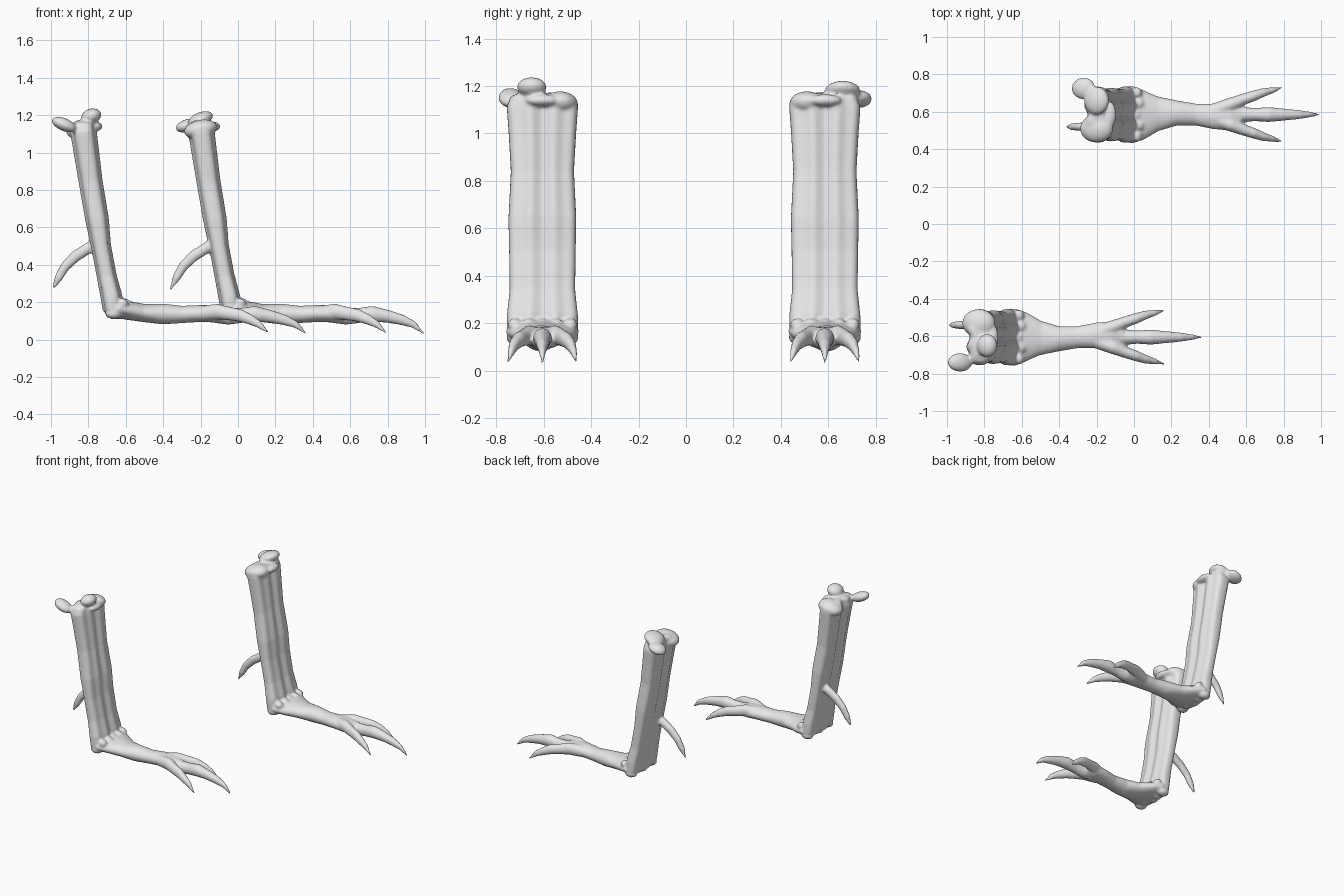
import bpy, bmesh, math
from mathutils import Vector, Matrix

cube = bpy.data.objects.get("Cube")
if cube:
    bpy.data.objects.remove(cube, do_unlink=True)

bone = bpy.data.materials.new("pale_grey")
bone.use_nodes = True
bone.diffuse_color = (0.8, 0.8, 0.8, 1)
bone.node_tree.nodes["Principled BSDF"].inputs["Base Color"].default_value = (0.8, 0.8, 0.8, 1)


def tube(bm, stations, power=1.0, groove=0.0, sides=40):
    """Loft closed rings; each station is x, y, z, half width, half thickness."""
    centres = [Vector(s[:3]) for s in stations]
    rings = []
    for i, (*_, wide, thick) in enumerate(stations):
        along = (centres[min(i + 1, len(centres) - 1)] - centres[max(i - 1, 0)]).normalized()
        side = (Vector((0, 1, 0)) - along * along.y).normalized()
        up = side.cross(along)
        ring = []
        for k in range(sides):
            a = math.tau * k / sides
            c, s = math.cos(a), math.sin(a)
            u = math.copysign(abs(c) ** power, c)
            v = math.copysign(abs(s) ** power, s)
            # shallow lengthwise furrows between tendons
            v *= 1 - groove * (0.5 + 0.5 * math.cos(u * 9)) * (1 - u * u)
            ring.append(bm.verts.new(centres[i] + side * u * wide + up * v * thick))
        rings.append(ring)
    for a, b in zip(rings, rings[1:]):
        for k in range(sides):
            n = (k + 1) % sides
            bm.faces.new((a[k], a[n], b[n], b[k]))
    bm.faces.new(rings[0])
    bm.faces.new(rings[-1])


def knob(bm, centre, radii, tilt=0.0):
    """Rounded lump, tilted in the x-z plane."""
    m = Matrix.Translation(centre) @ Matrix.Rotation(tilt, 4, "Y") @ Matrix.Diagonal((*radii, 1))
    bmesh.ops.create_uvsphere(bm, u_segments=24, v_segments=16, radius=1, matrix=m)


# Local space: x as placed for the front leg, +y points away from the other leg
SHANK = [
    (-.825, 0, 1.17, .10, .04), (-.826, 0, 1.155, .135, .065), (-.826, 0, 1.11, .15, .073),
    (-.81, 0, 1, .142, .07), (-.787, 0, .84, .133, .066), (-.753, 0, .64, .143, .065),
    (-.732, 0, .5, .14, .055), (-.702, 0, .34, .138, .055), (-.677, 0, .23, .15, .06),
    (-.67, 0, .16, .15, .055), (-.67, 0, .135, .12, .03),
]
FOOT = [
    (-.71, 0, .16, .11, .03), (-.68, 0, .162, .145, .045), (-.64, 0, .166, .155, .052),
    (-.58, 0, .155, .133, .05), (-.5, .005, .142, .092, .048), (-.4, .008, .137, .067, .055),
    (-.3, 0, .135, .058, .046), (-.2, -.01, .14, .068, .045), (-.12, -.01, .138, .075, .046),
    (-.06, -.005, .135, .055, .035),
]
MIDDLE_TOE = [
    (-.16, 0, .14, .045, .045), (-.05, 0, .125, .04, .045), (.02, 0, .13, .035, .04),
    (.09, 0, .137, .04, .043), (.17, 0, .125, .032, .034), (.25, 0, .105, .024, .028),
    (.31, 0, .08, .015, .019), (.367, 0, .03, .003, .004),
]
SIDE_TOE = [
    (-.2, .02, .14, .04, .04), (-.11, .055, .15, .036, .042), (-.05, .08, .14, .03, .036),
    (.01, .1, .13, .028, .034), (.06, .118, .11, .023, .028), (.11, .13, .083, .016, .02),
    (.166, .145, .034, .003, .004),
]
SPUR = [
    (-.73, -.065, .52, .03, .035), (-.8, -.065, .49, .028, .03), (-.87, -.065, .445, .024, .03),
    (-.925, -.065, .39, .022, .026), (-.96, -.065, .33, .018, .022), (-.993, -.065, .265, .003, .004),
]


def build_leg(name, side, offset, centre_y, outer_knob, top_knob):
    bm = bmesh.new()
    tube(bm, SHANK, power=0.7, groove=0.3, sides=72)
    tube(bm, FOOT)
    tube(bm, MIDDLE_TOE)
    for s in (1, -1):
        tube(bm, [(x, y * s, z, w, t) for x, y, z, w, t in SIDE_TOE])
    tube(bm, SPUR)

    # Joint lumps at the top of the shank
    knob(bm, (-.83, -.075, 1.125), (.09, .075, .05), -0.2)
    knob(bm, (-.76, .0, 1.14), (.035, .07, .025))
    knob(bm, *outer_knob)
    knob(bm, *top_knob)
    # Pads under the heel and scales where the shank meets the foot
    for i in range(5):
        y = (i - 2) * 0.058
        knob(bm, (-.665 + 0.02 * (i % 2), y, .14), (.045, .036, .03))
        knob(bm, (-.615 + 0.012 * (i % 2), y, .195), (.03, .03, .025), 0.5)

    # Place, mirroring toward the matching side
    for v in bm.verts:
        v.co = (v.co.x + offset, centre_y + side * v.co.y, v.co.z)
    bmesh.ops.recalc_face_normals(bm, faces=bm.faces)
    mesh = bpy.data.meshes.new(name)
    bm.to_mesh(mesh)
    bm.free()
    mesh.materials.append(bone)
    leg = bpy.data.objects.new(name, mesh)
    bpy.context.collection.objects.link(leg)

    # Fuse the parts into one smooth skin
    fuse = leg.modifiers.new("fuse", "REMESH")
    fuse.mode = "VOXEL"
    fuse.voxel_size = 0.008
    fuse.use_smooth_shade = True
    relax = leg.modifiers.new("relax", "SMOOTH")
    relax.factor = 0.5
    relax.iterations = 4


build_leg("front_leg", -1, 0, -.605,
          ((-.93, .135, 1.15), (.07, .05, .034), 0.4),
          ((-.785, .045, 1.195), (.055, .062, .04), -0.3))
build_leg("back_leg", 1, .63, .585,
          ((-.9, .14, 1.145), (.065, .058, .034), -0.3),
          ((-.83, .075, 1.18), (.07, .075, .036), -0.35))
